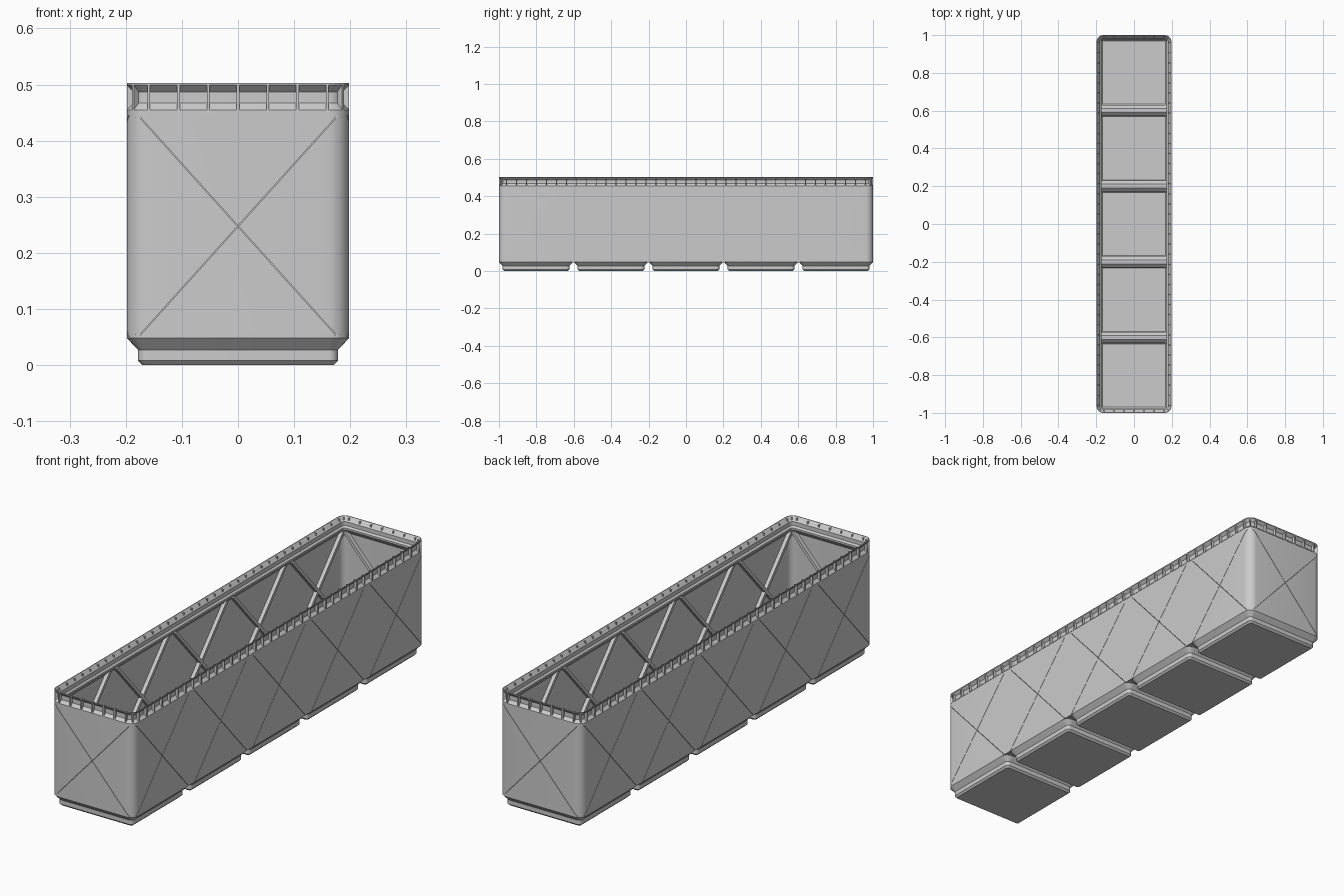
import bpy, bmesh, math
from mathutils import Matrix, Vector

if "Cube" in bpy.data.objects:
    bpy.data.objects.remove(bpy.data.objects["Cube"])

HX, HY, R = 0.198, 1.0, 0.036      # outer half sizes and corner radius
PITCH = 0.401                      # cell spacing along y
CELLS = [(i - 2) * PITCH for i in range(5)]

grey = bpy.data.materials.new("light_grey")
grey.diffuse_color = (0.6, 0.6, 0.6, 1)
grey.use_nodes = True
grey.node_tree.nodes["Principled BSDF"].inputs["Base Color"].default_value = grey.diffuse_color


def finish(bm, name, smooth=True):
    bmesh.ops.recalc_face_normals(bm, faces=bm.faces)
    me = bpy.data.meshes.new(name)
    bm.to_mesh(me)
    bm.free()
    me.materials.append(grey)
    ob = bpy.data.objects.new(name, me)
    bpy.context.collection.objects.link(ob)
    if smooth:
        shade(ob)
    return ob


def activate(ob):
    bpy.ops.object.select_all(action='DESELECT')
    ob.select_set(True)
    bpy.context.view_layer.objects.active = ob


def shade(ob):
    activate(ob)
    bpy.ops.object.shade_smooth_by_angle(angle=math.radians(30))


def ring(bm, hx, hy, inset, z, cy=0, seg=8):
    """Rounded rectangle of vertices, shrunk by inset."""
    r = max(R - inset, 0.005)
    ax, ay = hx - inset - r, hy - inset - r
    out = []
    for q, (sx, sy) in enumerate([(1, 1), (-1, 1), (-1, -1), (1, -1)]):
        for k in range(seg + 1):
            a = math.pi / 2 * (q + k / seg)
            out.append(bm.verts.new((sx * ax + r * math.cos(a),
                                     cy + sy * ay + r * math.sin(a), z)))
    return out


def loft(bm, rings, closed):
    n = len(rings[0])
    pairs = list(zip(rings, rings[1:]))
    if closed:
        pairs.append((rings[-1], rings[0]))
    else:
        bm.faces.new(rings[0])
        bm.faces.new(rings[-1])
    for a, b in pairs:
        for i in range(n):
            j = (i + 1) % n
            bm.faces.new((a[i], a[j], b[j], b[i]))


def box(bm, mat, size):
    bmesh.ops.create_cube(bm, size=1, matrix=mat @ Matrix.Diagonal((*size, 1)))


# wall panels: frame with local x along the wall, local y pointing inward
def panel(origin, turn):
    return Matrix.Translation(origin) @ Matrix.Rotation(turn, 4, 'Z')


panels = [panel((0, -HY, 0), 0), panel((0, HY, 0), math.pi)]
for c in CELLS:
    panels += [panel((HX, c, 0), math.pi / 2), panel((-HX, c, 0), -math.pi / 2)]


def diagonals(bm, sign, width, d0, d1):
    w, h = 0.356, 0.395
    for p in panels:
        m = (p @ Matrix.Translation((0, (d0 + d1) / 2, 0.2475))
             @ Matrix.Rotation(sign * math.atan2(h, w), 4, 'Y'))
        box(bm, m, (math.hypot(w, h), d1 - d0, width))


# outer wall with the stacking lip
WALL = [(0, .048), (0, .455), (.012, .467), (.012, .487), (0, .499), (0, .503),
        (.003, .503), (.018, .484), (.018, .467), (.025, .460), (.025, .452),
        (.008, .432), (.008, .048)]
bm = bmesh.new()
loft(bm, [ring(bm, HX, HY, d, z) for d, z in WALL], True)
wall = finish(bm, "wall", False)

# hairline crossed grooves on the outside
for sign in (1, -1):
    bm = bmesh.new()
    diagonals(bm, sign, 0.0015, -0.01, 0.005)
    cutter = finish(bm, "groove_cutter", False)
    cutter.hide_render = True
    mod = wall.modifiers.new("groove", 'BOOLEAN')
    mod.operation, mod.solver, mod.object = 'DIFFERENCE', 'EXACT', cutter
    activate(wall)
    bpy.ops.object.modifier_apply(modifier=mod.name)
    bpy.data.objects.remove(cutter)
shade(wall)

# crossed ribs on the inside
bm = bmesh.new()
for sign in (1, -1):
    diagonals(bm, sign, 0.013, 0.006, 0.024)
finish(bm, "inner_ribs", False)

# small upright fins in the channel below the rim
bm = bmesh.new()
FZ, FIN = 0.477, (0.005, 0.014, 0.044)
for s in (1, -1):
    for k in range(-3, 4):
        box(bm, Matrix.Translation((k * .053, s * (HY - .007), FZ)), FIN)
    for k in range(37):
        box(bm, Matrix.Translation((s * (HX - .007), -.96 + k * 1.92 / 36, FZ)),
            (FIN[1], FIN[0], FIN[2]))
    for t in (1, -1):
        a = math.atan2(t, s)
        pos = Vector((s * (HX - R), t * (HY - R), FZ))
        pos += (R - .007) * Vector((math.cos(a), math.sin(a), 0))
        box(bm, Matrix.Translation(pos) @ Matrix.Rotation(a, 4, 'Z'),
            (FIN[1], FIN[0], FIN[2]))
finish(bm, "rim_fins", False)

# hollow stepped feet, one under each cell
FOOT = [(.028, 0), (.020, .008), (.020, .027), (0, .048), (.008, .0485),
        (.026, .031), (.026, .013), (.030, .009)]
for c in CELLS:
    bm = bmesh.new()
    loft(bm, [ring(bm, HX, HX, d, z, c) for d, z in FOOT], False)
    finish(bm, "foot")

# floor ridges closing the gaps between feet
bm = bmesh.new()
for a, b in zip(CELLS, CELLS[1:]):
    y = (a + b) / 2
    box(bm, Matrix.Translation((0, y, .0495)), (.38, .018, .006))
    for s in (1, -1):
        box(bm, Matrix.Translation((s * .183, y, .0505)), (.024, .07, .005))
finish(bm, "floor_ridges", False)
